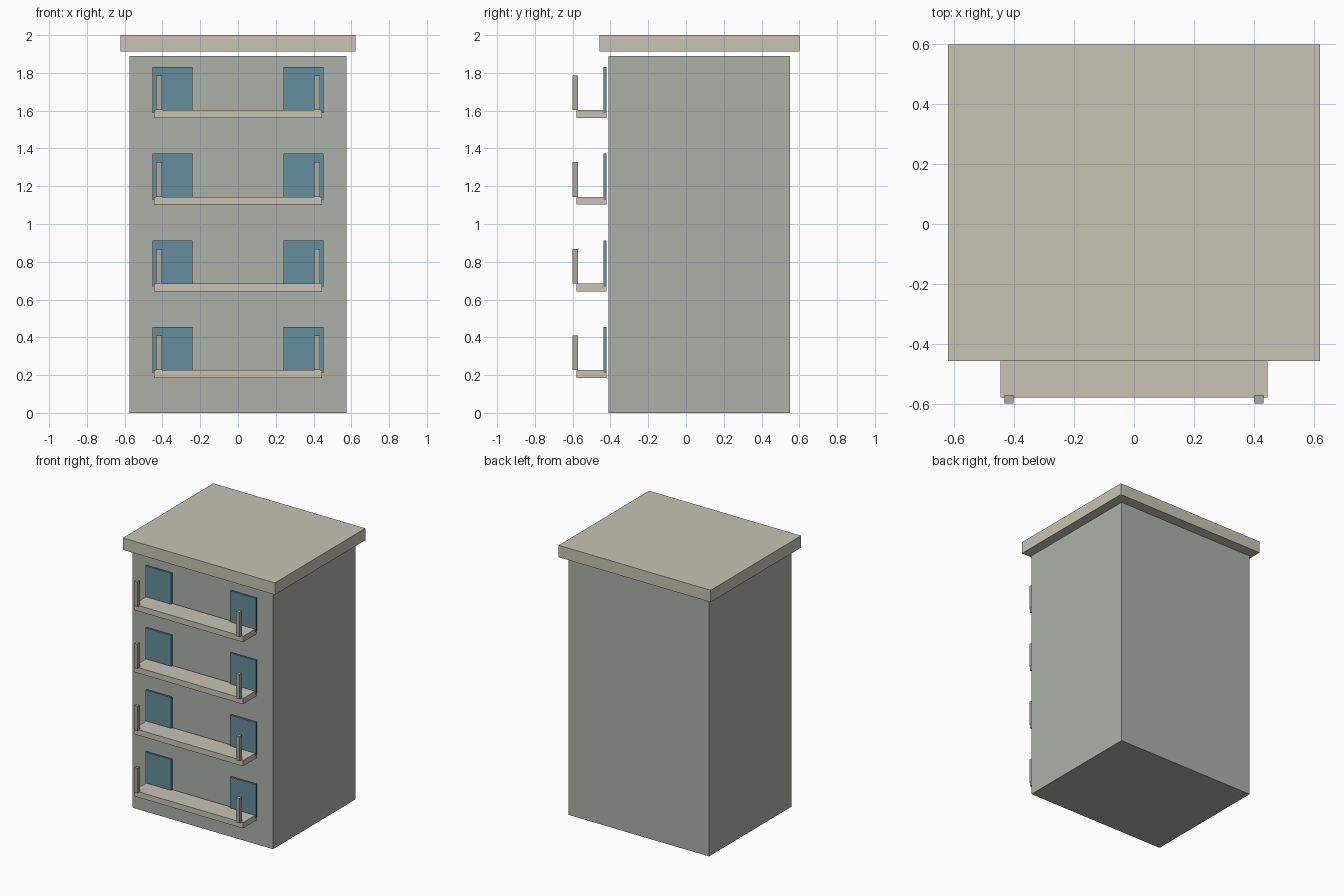
import bpy

if "Cube" in bpy.data.objects:
    bpy.data.objects.remove(bpy.data.objects["Cube"])


def material(name, rgb):
    # sRGB 0-255 to linear
    lin = [(c / 255 / 12.92) if c < 11 else ((c / 255 + 0.055) / 1.055) ** 2.4 for c in rgb]
    m = bpy.data.materials.new(name)
    m.diffuse_color = (*lin, 1)
    m.use_nodes = True
    m.node_tree.nodes["Principled BSDF"].inputs["Base Color"].default_value = m.diffuse_color
    return m


WALL = material("grey wall", (174, 177, 169))
TRIM = material("beige concrete", (200, 195, 180))
GLASS = material("blue glass", (101, 141, 158))
POST = material("warm grey post", (172, 169, 162))


def box(name, x, y, z, mat):
    """Box from (min, max) ranges on each axis."""
    bpy.ops.mesh.primitive_cube_add(size=1, location=[(a + b) / 2 for a, b in (x, y, z)])
    ob = bpy.context.object
    ob.name = name
    ob.scale = [b - a for a, b in (x, y, z)]
    bpy.ops.object.transform_apply(location=False, rotation=False, scale=True)
    ob.data.materials.append(mat)
    return ob


# Main block and overhanging roof slab
box("building_body", (-0.574, 0.574), (-0.411, 0.551), (0, 1.89), WALL)
box("roof_slab", (-0.622, 0.622), (-0.457, 0.60), (1.912, 2.0), TRIM)

# Four floors, each with a balcony, two windows and two posts
for i in range(4):
    z = i * 0.459
    box(f"balcony_slab_{i + 1}", (-0.446, 0.446), (-0.579, -0.421), (z + 0.184, z + 0.226), TRIM)
    for side, s in (("left", -1), ("right", 1)):
        xs = sorted((s * 0.241, s * 0.452))
        box(f"window_{side}_{i + 1}", xs, (-0.437, -0.422), (z + 0.21, z + 0.454), GLASS)
        xs = sorted((s * 0.403, s * 0.433))
        box(f"balcony_post_{side}_{i + 1}", xs, (-0.60, -0.572), (z + 0.226, z + 0.409), POST)
